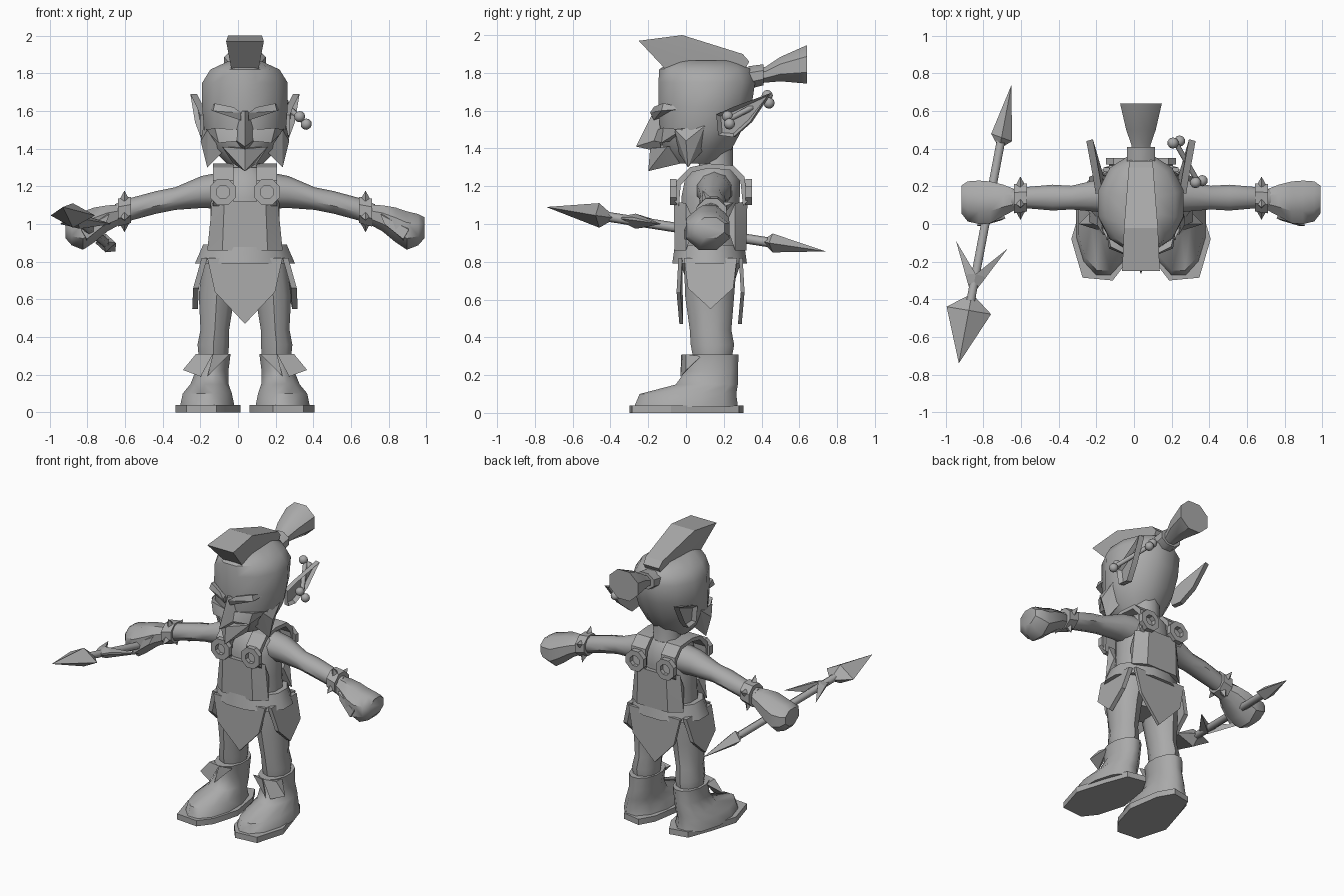
import bpy, bmesh, math
from mathutils import Vector

cube = bpy.data.objects.get("Cube")
if cube:
    bpy.data.objects.remove(cube)

CENTRE = Vector((.037, 0, 0))      # body axis; the spear shifts it off zero
MID_Y = .13                        # depth of the torso axis

grey = bpy.data.materials.new("plain_grey")
grey.use_nodes = True
grey.diffuse_color = (.4, .4, .4, 1)
grey.node_tree.nodes["Principled BSDF"].inputs["Base Color"].default_value = (.4, .4, .4, 1)


def finish(name, bm, pair=False, angle=35):
    """Turn a bmesh into an object, or into a left and right pair."""
    bmesh.ops.recalc_face_normals(bm, faces=bm.faces)
    for side, sign in (("left_", 1), ("right_", -1)) if pair else (("", 1),):
        copy = bm.copy()
        for v in copy.verts:
            v.co.x *= sign
            v.co += CENTRE
        if sign < 0:
            bmesh.ops.reverse_faces(copy, faces=copy.faces)
        mesh = bpy.data.meshes.new(side + name)
        copy.to_mesh(mesh)
        copy.free()
        mesh.shade_smooth()
        mesh.set_sharp_from_angle(angle=math.radians(angle))
        mesh.materials.append(grey)
        bpy.context.collection.objects.link(bpy.data.objects.new(side + name, mesh))
    bm.free()


def loft(name, axis, rings, sides=10, pair=False, angle=40):
    """Skin elliptical rings: (position along axis, centre u, centre v, radius u, radius v)."""
    bm = bmesh.new()
    loops = []
    for along, cu, cv, ru, rv in rings:
        loop = []
        for i in range(sides):
            a = math.tau * (i + .5) / sides
            co = [cu + ru * math.cos(a), cv + rv * math.sin(a)]
            co.insert("xyz".index(axis), along)
            loop.append(bm.verts.new(co))
        loops.append(loop)
    for low, high in zip(loops, loops[1:]):
        for i in range(sides):
            j = (i + 1) % sides
            bm.faces.new((low[i], low[j], high[j], high[i]))
    bm.faces.new(loops[0])
    bm.faces.new(loops[-1])
    finish(name, bm, pair, angle)


def hull(name, points, pair=False, angle=30):
    bm = bmesh.new()
    for p in points:
        bm.verts.new(p)
    bmesh.ops.convex_hull(bm, input=bm.verts)
    finish(name, bm, pair, angle)


def plate(name, points, depth, pair=False, dish=None):
    """Extrude an outline by a vector; dish hollows the outline face."""
    bm = bmesh.new()
    face = bm.faces.new([bm.verts.new(p) for p in points])
    grown = bmesh.ops.extrude_face_region(bm, geom=[face], use_keep_orig=True)["geom"]
    for v in grown:
        if isinstance(v, bmesh.types.BMVert):
            v.co += Vector(depth)
    if dish:
        bmesh.ops.inset_region(bm, faces=[face], thickness=dish)
        for v in face.verts:
            v.co += Vector(depth) * .7
    finish(name, bm, pair, 25)


def rod(name, start, end, radius, sides=6):
    start, end = Vector(start), Vector(end)
    bm = bmesh.new()
    bmesh.ops.create_cone(bm, cap_ends=True, segments=sides, radius1=radius,
                          radius2=radius, depth=(end - start).length)
    bm.transform((end - start).to_track_quat("Z", "Y").to_matrix().to_4x4())
    bmesh.ops.translate(bm, verts=bm.verts, vec=(start + end) / 2)
    finish(name, bm, angle=65)


def buckle(name, x, y, z, radius):
    """Octagonal ring with a square section, facing along y."""
    bm = bmesh.new()
    section = ((1, -.015), (1, .02), (.5, .02), (.5, -.015))
    grid = [[bm.verts.new((x + radius * r * math.cos(a), y + d, z + radius * r * math.sin(a)))
             for r, d in section] for a in (math.tau * (i + .5) / 8 for i in range(8))]
    for i in range(8):
        for j in range(4):
            bm.faces.new((grid[i - 1][j], grid[i][j], grid[i][j - 3], grid[i - 1][j - 3]))
    finish(name, bm, True)


def both(x, y, z):
    return [(x, y, z), (-x, y, z)]


# Head and face
loft("head", "z", [(1.32, 0, .06, .1, .12), (1.4, 0, .06, .18, .19), (1.5, 0, .08, .225, .225),
                   (1.62, 0, .1, .235, .255), (1.75, 0, .11, .235, .265),
                   (1.82, 0, .1, .19, .25), (1.865, 0, .1, .09, .17)], 12)
loft("neck", "z", [(1.22, 0, .16, .12, .11), (1.3, 0, .16, .09, .09), (1.45, 0, .15, .1, .1)])
hull("nose", [(0, -.265, 1.41), (0, -.17, 1.6), (0, -.13, 1.38)]
     + both(.055, -.14, 1.45) + both(.03, -.12, 1.6))
hull("brow", [(.02, -.19, 1.59), (.02, -.17, 1.55), (.17, -.13, 1.6), (.16, -.12, 1.64),
              (.06, -.17, 1.62), (.05, -.08, 1.6), (.19, .0, 1.61)], True)
hull("cheek", [(.03, -.15, 1.5), (.16, -.12, 1.51), (.21, -.02, 1.5), (.04, -.17, 1.44),
               (.14, -.13, 1.43), (.1, 0, 1.45)], True)
hull("beard", [(0, -.2, 1.28), (0, -.19, 1.4)] + both(.12, -.1, 1.41)
     + both(.06, -.03, 1.32) + both(.08, .04, 1.4))
hull("sideburn", [(.2, .01, 1.3), (.235, .0, 1.44), (.22, .1, 1.52), (.2, -.06, 1.5),
                  (.12, -.04, 1.38), (.15, .1, 1.4)], True)

# Ears and bone piercing
plate("ear", [(.235, .17, 1.47), (.24, .16, 1.58), (.255, .25, 1.62), (.29, .44, 1.69),
              (.265, .34, 1.54), (.235, .25, 1.46)], (-.035, .01, 0), True, .02)
ends = Vector((.305, .22, 1.55)), Vector((.185, .43, 1.66))
rod("bone_shaft", *ends, .016)
for end, spot in zip(("front", "back"), ends):
    for n, shift in enumerate(((.02, .01, -.02), (-.015, 0, .02))):
        bm = bmesh.new()
        bmesh.ops.create_icosphere(bm, subdivisions=2, radius=.03)
        bmesh.ops.translate(bm, verts=bm.verts, vec=spot + Vector(shift))
        finish(f"bone_{end}_knob_{n}", bm)

# Hair crest and ponytail
crest = []
for y, z, width in ((-.25, 1.97, .1), (-.02, 2, .09), (.3, 1.9, .065), (.335, 1.86, .06),
                    (.3, 1.8, .055), (-.1, 1.81, .07)):
    crest += both(width, y, z)
hull("hair_crest", crest, angle=20)
loft("hair_tie", "y", [(.33, 0, 1.775, .08, .065), (.41, 0, 1.79, .08, .06)], 8)
loft("ponytail", "y", [(.36, 0, 1.78, .05, .04), (.42, 0, 1.79, .055, .045),
                       (.5, 0, 1.82, .085, .07), (.64, 0, 1.845, .12, .11)], 8)

# Torso and clothes
loft("torso", "z", [(.8, 0, MID_Y, .2, .17), (1, 0, MID_Y, .19, .16), (1.14, 0, MID_Y, .19, .16),
                    (1.24, 0, .14, .17, .15), (1.3, 0, .15, .1, .1)], 12)
loft("hips", "z", [(.62, 0, MID_Y, .13, .1), (.82, 0, MID_Y, .22, .17)])
loft("belt", "z", [(.79, 0, .125, .275, .205), (.89, 0, .125, .23, .19)], 12)
for where, flip in (("front", 1), ("back", -1)):
    def turn(points):
        return [(x, MID_Y + flip * (y - MID_Y), z) for x, y, z in points]
    hull(where + "_bib", turn(both(.175, .0, 1.11) + both(.11, -.065, 1.12) + both(.2, .0, .86)
                              + both(.12, -.06, .86) + both(.17, .05, 1) ))
    plate(where + "_loincloth", turn([(-.2, -.04, .82), (-.16, -.05, .64), (0, -.035, .47),
                                      (.16, -.05, .64), (.2, -.04, .82)]), (0, flip * .02, 0))
    buckle(where + "_buckle", .117, MID_Y - flip * .2, 1.17, .075)
plate("side_flap", [(.23, -.01, .82), (.23, .27, .82), (.275, .25, .66), (.28, MID_Y, .55),
                    (.275, .01, .66)], (-.03, 0, 0), True)
arc = [(-.06, 1.12), (-.05, 1.23), (.02, 1.3), (.12, 1.32), (.25, 1.31), (.31, 1.25), (.325, 1.12)]
inner = [(MID_Y + (y - MID_Y) * .88, z - .025) for y, z in reversed(arc)]
plate("strap", [(.06, y, z) for y, z in arc + inner], (.11, 0, 0), True)

# Arms, hands and spiked wristbands
loft("arm", "x", [(.1, .15, 1.18, .1, .1), (.23, .15, 1.17, .09, .085), (.37, .14, 1.135, .066, .06),
                  (.47, .14, 1.115, .072, .06), (.6, .14, 1.08, .06, .06),
                  (.69, .13, 1.05, .055, .055)], pair=True)
loft("wristband", "x", [(.605, .14, 1.075, .08, .075), (.675, .135, 1.06, .085, .08)], 8, True)
for n in range(4):
    a = math.tau * n / 4 + .4
    up, out = math.sin(a), math.cos(a)
    base = [(.64 + dx, .137 + out * .075 - up * s, 1.067 + up * .07 + out * s)
            for dx, s in ((-.025, 0), (.025, 0), (0, .025), (0, -.025))]
    hull(f"wrist_spike_{n}", base + [(.64, .137 + out * .125, 1.067 + up * .12)], True)
loft("fist", "x", [(.66, .13, 1.05, .055, .055), (.73, .125, 1.03, .09, .075),
                   (.8, .115, .995, .12, .1), (.86, .115, .965, .125, .11),
                   (.92, .12, .97, .115, .09), (.953, .13, .98, .08, .06)], 8, True)
hull("thumb", [(.72, .03, 1.05), (.74, .02, 1), (.84, -.01, .92), (.87, -.01, .97),
               (.84, .08, .9), (.75, .1, 1.07), (.85, .07, 1.02)], True)

# Legs and boots
loft("leg", "z", [(.28, .168, .14, .08, .1), (.36, .168, .14, .088, .115), (.44, .16, .13, .08, .11),
                  (.62, .15, .125, .1, .13), (.82, .12, MID_Y, .11, .14)], pair=True)
loft("boot", "z", [(.03, .2, 0, .15, .285), (.1, .2, .01, .135, .265), (.15, .188, .11, .105, .17),
                   (.22, .175, .135, .09, .145), (.31, .17, .133, .097, .15)], 12, True, 50)
plate("sole", [(.15, -.3, 0), (.31, -.285, 0), (.37, -.08, 0), (.31, .12, 0), (.25, .28, 0),
               (.12, .305, 0), (.06, .2, 0), (.025, -.02, 0), (.08, -.21, 0)], (0, 0, .04), True)
hull("boot_cuff_spike", [(.17, -.02, .31), (.26, .0, .31), (.33, .0, .225), (.235, -.03, .19),
                         (.25, .08, .3)], True)
hull("boot_cuff_fold", [(.08, .0, .31), (.17, -.025, .31), (.2, -.03, .19), (.13, .05, .29)], True)

# Spear held in the right hand
tip, tail = Vector((-.967, -.74, 1.09)), Vector((-.687, .74, .855))


def blade(name, point, widest, root, wide, high):
    ring = [widest + Vector(d) for d in ((wide, -.02, 0), (-wide, .02, 0), (0, 0, high), (0, 0, -high))]
    hull(name, [point, root] + ring, angle=10)


rod("spear_shaft", tip.lerp(tail, .22), tip.lerp(tail, .83), .026)
blade("spear_head", tip, tip.lerp(tail, .19), tip.lerp(tail, .25), .118, .065)
blade("spear_butt", tail, tail.lerp(tip, .19), tail.lerp(tip, .23), .055, .05)
for name, end in (("outer_barb", (-.982, -.09, 1.0)), ("inner_barb", (-.707, -.13, 1.0))):
    neck, fork = tip.lerp(tail, .24), tip.lerp(tail, .32)
    lift = Vector((0, 0, .04))
    hull(name, [neck, fork + lift, fork - lift, Vector(end),
                neck.lerp(Vector(end), .4) + lift * .4], angle=10)
